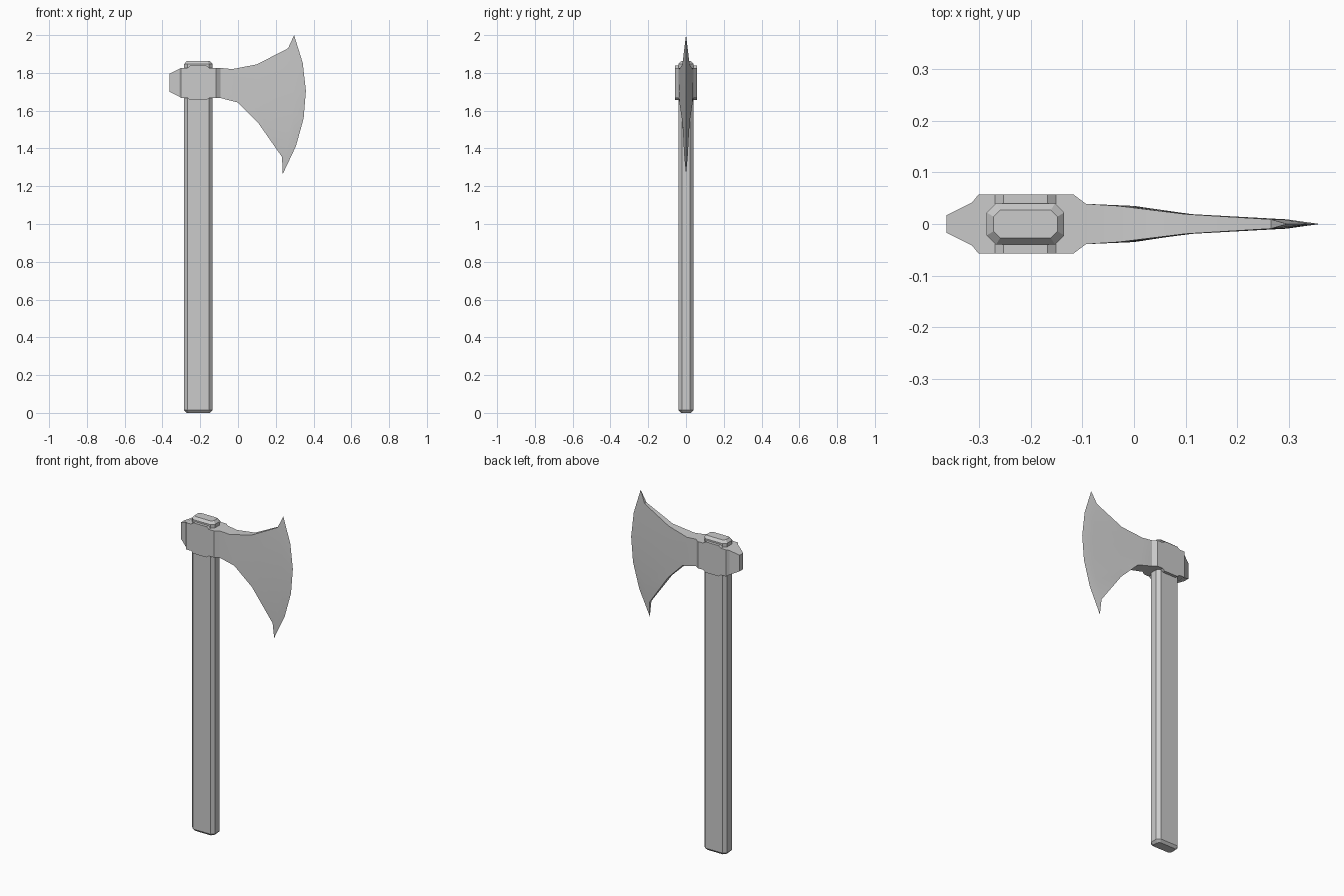
import bpy

if "Cube" in bpy.data.objects:
    bpy.data.objects.remove(bpy.data.objects["Cube"])


def loft(name, rings):
    """Skin closed rings of equal length and cap both ends."""
    n = len(rings[0])
    verts = [p for ring in rings for p in ring]
    faces = [(i * n + j, i * n + (j + 1) % n, (i + 1) * n + (j + 1) % n, (i + 1) * n + j)
             for i in range(len(rings) - 1) for j in range(n)]
    faces += [tuple(reversed(range(n))), tuple(range(len(verts) - n, len(verts)))]
    mesh = bpy.data.meshes.new(name)
    mesh.from_pydata(verts, [], faces)
    obj = bpy.data.objects.new(name, mesh)
    bpy.context.collection.objects.link(obj)
    bpy.ops.object.select_all(action='DESELECT')
    obj.select_set(True)
    bpy.context.view_layer.objects.active = obj
    bpy.ops.object.mode_set(mode='EDIT')
    bpy.ops.mesh.select_all(action='SELECT')
    bpy.ops.mesh.remove_doubles(threshold=0.0002)
    bpy.ops.mesh.normals_make_consistent(inside=False)
    bpy.ops.object.mode_set(mode='OBJECT')
    return obj


# Handle: chamfered rectangular bar with tapered ends
def octagon(z, inset):
    a, b, c = 0.075 - inset, 0.04 - inset, 0.018 - inset * 0.4
    pts = [(a, b - c), (a - c, b), (c - a, b), (-a, b - c),
           (-a, c - b), (c - a, -b), (a - c, -b), (a, c - b)]
    return [(x - 0.21, y, z) for x, y in pts]


loft("handle", [octagon(0, 0.013), octagon(0.014, 0),
                octagon(1.847, 0), octagon(1.862, 0.013)])


# Axe head: cross-sections from poll to cutting edge
# (x top, z top, x bottom, z bottom, half thickness, forward bow)
SECTIONS = [
    (-0.363, 1.795, -0.363, 1.70, 0.017, 0),
    (-0.313, 1.82, -0.313, 1.675, 0.042, 0),
    (-0.301, 1.826, -0.301, 1.668, 0.057, 0),
    (-0.269, 1.826, -0.269, 1.668, 0.057, 0),
    (-0.253, 1.838, -0.253, 1.656, 0.057, 0),
    (-0.167, 1.838, -0.167, 1.656, 0.057, 0),
    (-0.151, 1.826, -0.151, 1.668, 0.057, 0),
    (-0.117, 1.826, -0.117, 1.668, 0.057, 0),
    (-0.093, 1.826, -0.093, 1.667, 0.039, 0),
    (-0.03, 1.82, 0.0, 1.643, 0.035, 0),
    (0.10, 1.845, 0.105, 1.538, 0.019, 0.01),
    (0.265, 1.93, 0.233, 1.355, 0.009, 0.045),
    (0.297, 2.0, 0.237, 1.265, 0.0, 0.09),
]
ROWS = 6


def section(xt, zt, xb, zb, h, bow):
    side = []
    for k in range(ROWS):
        t = k / (ROWS - 1)
        side.append((xt + (xb - xt) * t + bow * 4 * t * (1 - t), zt + (zb - zt) * t))
    return [(x, -h, z) for x, z in side] + [(x, h, z) for x, z in reversed(side)]


rings = [section(*s) for s in SECTIONS]
head = loft("axe_head", rings)
bpy.ops.object.shade_smooth_by_angle(angle=0.35)
